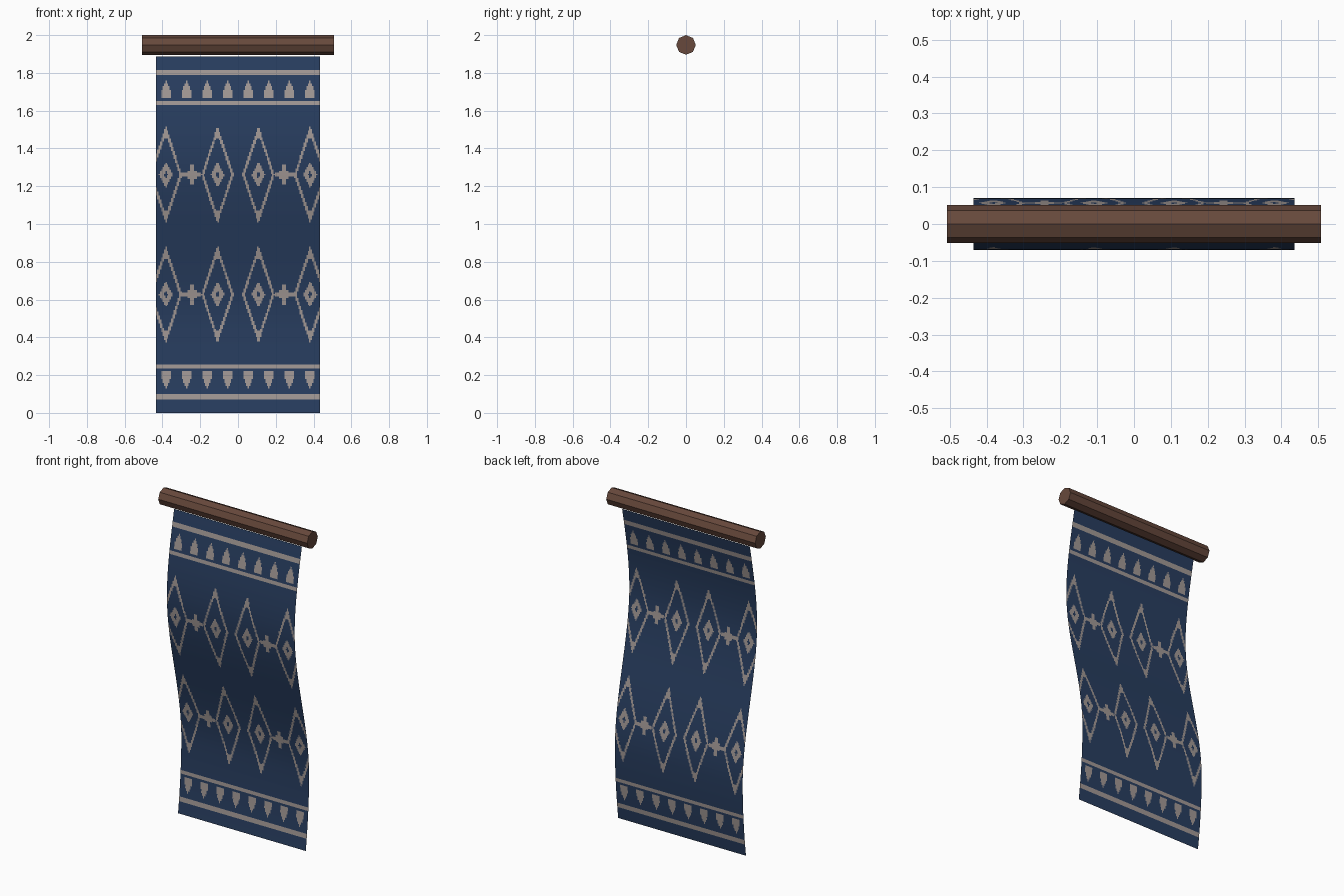
import bpy, bmesh, math
from mathutils import Matrix

if "Cube" in bpy.data.objects:
    bpy.data.objects.remove(bpy.data.objects["Cube"])

W, H = 0.87, 1.888            # cloth width and height
MID = H / 2
COLS, ROWS = 120, 264         # weave cells


def material(name, rgb):
    m = bpy.data.materials.new(name)
    m.diffuse_color = (*rgb, 1)
    m.use_nodes = True
    m.node_tree.nodes["Principled BSDF"].inputs["Base Color"].default_value = m.diffuse_color
    return m


navy = material("navy cloth", (0.021, 0.047, 0.115))
thread = material("pale thread", (0.36, 0.315, 0.30))
wood = material("brown wood", (0.135, 0.066, 0.045))


def make_object(name, bm, mats):
    me = bpy.data.meshes.new(name)
    bm.to_mesh(me)
    bm.free()
    for m in mats:
        me.materials.append(m)
    ob = bpy.data.objects.new(name, me)
    bpy.context.collection.objects.link(ob)
    return ob


# Side profile of the cloth: (height, depth, slope), joined by smooth Hermite spans
SWAY = [(0, 0.038, 0.13), (0.45, 0.07, 0), (0.92, 0, -0.225),
        (1.38, -0.07, 0), (H, 0.0, 0.2)]


def sway(z):
    for (z0, y0, s0), (z1, y1, s1) in zip(SWAY, SWAY[1:]):
        if z <= z1 + 1e-5:
            d = z1 - z0
            t = (z - z0) / d
            return ((2*t**3 - 3*t**2 + 1) * y0 + (t**3 - 2*t**2 + t) * d * s0
                    + (3*t**2 - 2*t**3) * y1 + (t**3 - t**2) * d * s1)
    return SWAY[-1][1]


def is_thread(x, z):
    """Woven pattern, mirrored left-right and top-bottom."""
    x, h = abs(x), abs(z - MID)
    # border stripes
    if 0.846 < h < 0.875 or 0.688 < h < 0.711:
        return True
    # row of eight triangles between the stripes
    if 0.725 < h < 0.815:
        pitch = W / 8
        dx = abs((x % pitch) - pitch / 2)
        return dx < 0.032 * (0.815 - h) / 0.07 and dx < 0.028
    # tall diamonds with solid tips and a ringed centre
    dz = abs(h - 0.317)
    for cx in (0.108, 0.382):
        dx = abs(x - cx)
        outer = dx / 0.086 + dz / 0.258
        if outer < 1 and (outer > 0.84 or dz > 0.19):
            return True
        inner = dx / 0.036 + dz / 0.068
        if 0.28 < inner < 1:
            return True
    # small crosses linking the diamonds
    dx = abs(x - 0.245)
    return (dx < 0.011 and dz < 0.052) or (dx < 0.05 and dz < 0.013) \
        or (dx < 0.025 and dz < 0.022)


# Hanging cloth: a single thin curved sheet facing -y
bm = bmesh.new()
bmesh.ops.create_grid(bm, x_segments=COLS, y_segments=ROWS, size=0.5)
for v in bm.verts:
    x, z = v.co.x * W, (v.co.y + 0.5) * H
    v.co = (x, sway(z), z)
for f in bm.faces:
    c = f.calc_center_median()
    f.material_index = int(is_thread(c.x, c.z))
    f.smooth = True
bm.normal_update()
make_object("hanging_cloth", bm, [navy, thread])

# Eight-sided hanging rod
bm = bmesh.new()
bmesh.ops.create_cone(bm, cap_ends=True, segments=8, radius1=0.052,
                      radius2=0.052, depth=1.014,
                      matrix=Matrix.Translation((0, 0, 1.948))
                      @ Matrix.Rotation(math.pi / 2, 4, 'Y'))
make_object("hanging_rod", bm, [wood])
